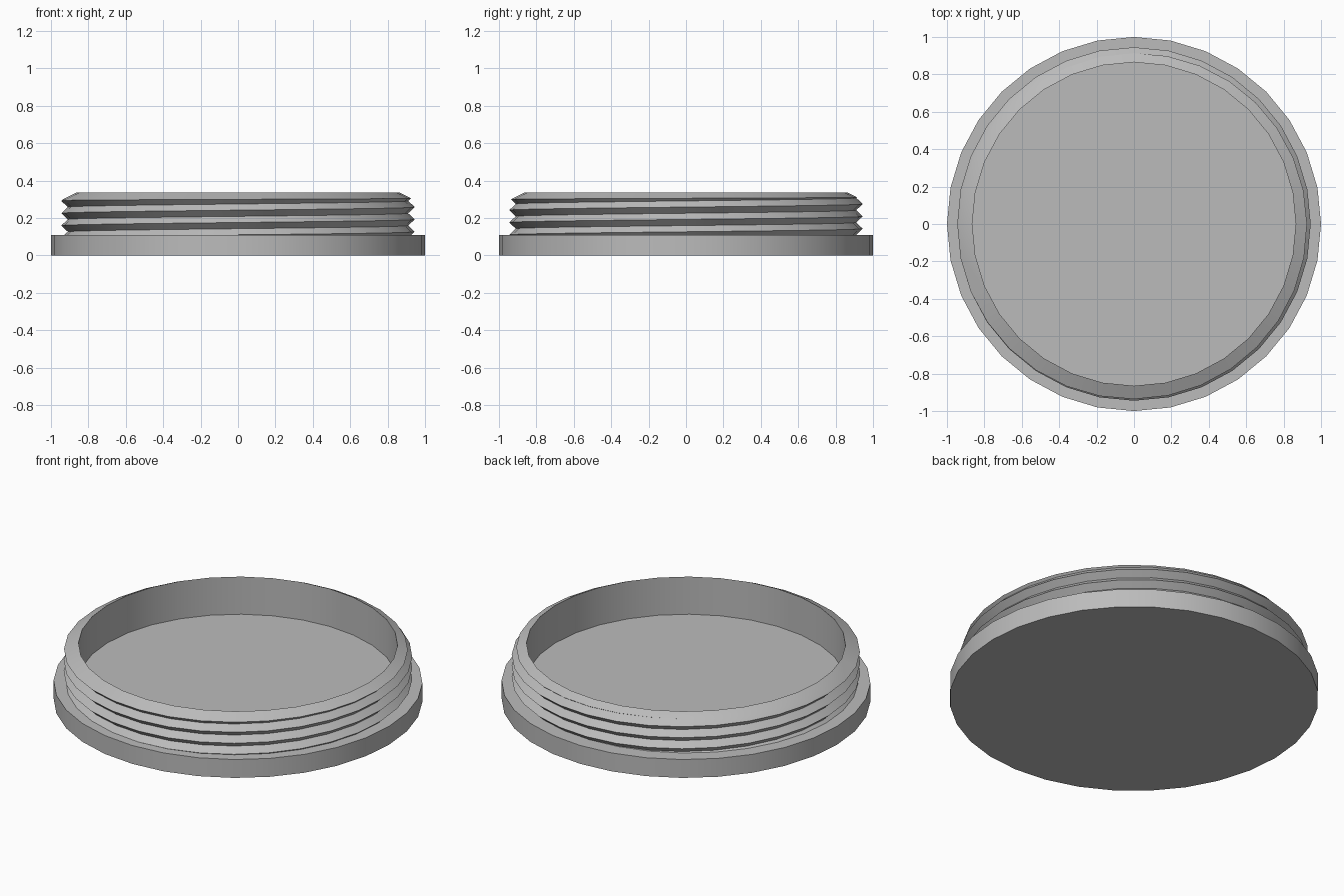
import bpy, bmesh
from math import cos, sin, pi, radians

SIDES = 32
BASE_H, TOP = 0.11, 0.335
R_IN, R_ROOT, R_CREST = 0.865, 0.91, 0.945
PITCH, CREST_Z = 0.066, 0.06      # crest_z: lowest crest height at angle 0

cube = bpy.data.objects.get("Cube")
if cube:
    bpy.data.objects.remove(cube, do_unlink=True)

grey = bpy.data.materials.new("plain_grey")
grey.use_nodes = True
colour = (0.5, 0.5, 0.5, 1)
grey.diffuse_color = colour
grey.node_tree.nodes["Principled BSDF"].inputs["Base Color"].default_value = colour


def finish(name, bm):
    bmesh.ops.recalc_face_normals(bm, faces=bm.faces)
    mesh = bpy.data.meshes.new(name)
    bm.to_mesh(mesh)
    bm.free()
    mesh.materials.append(grey)
    obj = bpy.data.objects.new(name, mesh)
    bpy.context.collection.objects.link(obj)
    bpy.ops.object.select_all(action='DESELECT')
    obj.select_set(True)
    bpy.context.view_layer.objects.active = obj
    bpy.ops.object.shade_smooth_by_angle(angle=radians(25))


def over_chamfer(r, z):
    """Positive when a point lies outside the sloping rim."""
    return r - (R_IN + 2 * (TOP - z))


def blend(a, b, t):
    return tuple(p + (q - p) * t for p, q in zip(a, b))


def thread_profile(angle):
    """Zigzag of crests and roots, cut by the flange below and the rim above."""
    z0 = CREST_Z + PITCH * angle / (2 * pi) - PITCH
    raw = [(R_ROOT if k % 2 else R_CREST, z0 + k * PITCH / 2) for k in range(14)]
    low = next(k for k, p in enumerate(raw) if p[1] > BASE_H)
    a, b = raw[low - 1], raw[low]
    start = blend(a, b, (BASE_H - a[1]) / (b[1] - a[1]))
    high = next(k for k, p in enumerate(raw) if over_chamfer(*p) > 0)
    a, b = raw[high - 1], raw[high]
    da, db = over_chamfer(*a), over_chamfer(*b)
    end = blend(a, b, da / (da - db))
    cut = [start if k < low else end if k >= high else p for k, p in enumerate(raw)]
    return [(R_IN, BASE_H), start] + cut + [end, (R_IN, TOP), (R_IN, BASE_H)]


# Flat disc with the flange edge
bm = bmesh.new()
bmesh.ops.create_circle(bm, cap_ends=True, segments=SIDES, radius=1)
wall = bmesh.ops.extrude_face_region(bm, geom=bm.faces[:])
bmesh.ops.translate(bm, vec=(0, 0, BASE_H),
                    verts=[v for v in wall["geom"] if isinstance(v, bmesh.types.BMVert)])
finish("flange_disc", bm)

# Hollow ring with a helical outer thread
bm = bmesh.new()
columns = []
for i in range(SIDES + 1):
    a = 2 * pi * i / SIDES
    columns.append([bm.verts.new((r * cos(a), r * sin(a), z)) for r, z in thread_profile(a)])
for left, right in zip(columns, columns[1:]):
    for k in range(len(left) - 1):
        bm.faces.new((left[k], right[k], right[k + 1], left[k + 1]))
bmesh.ops.remove_doubles(bm, verts=bm.verts, dist=0.0003)
# Remove the hidden underside of the ring
under = [f for f in bm.faces if all(abs(v.co.z - BASE_H) < 0.0005 for v in f.verts)]
bmesh.ops.delete(bm, geom=under, context='FACES')
finish("threaded_ring", bm)
